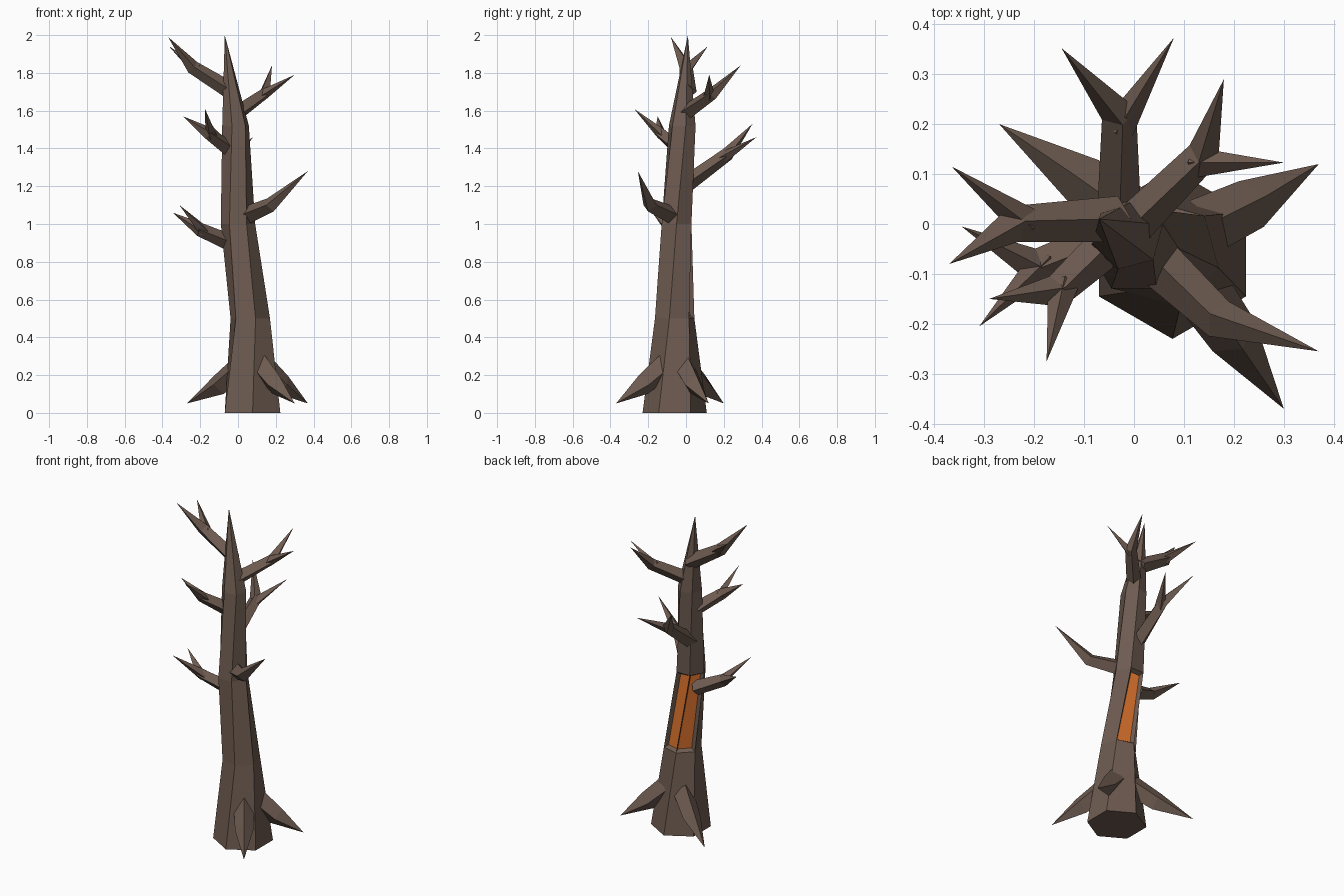
import bpy, bmesh, math
from mathutils import Vector

cube = bpy.data.objects.get("Cube")
if cube:
    bpy.data.objects.remove(cube, do_unlink=True)


def material(name, rgb):
    m = bpy.data.materials.new(name)
    m.use_nodes = True
    m.diffuse_color = (*rgb, 1)
    m.node_tree.nodes["Principled BSDF"].inputs["Base Color"].default_value = (*rgb, 1)
    return m


BARK = material("brown bark", (0.155, 0.105, 0.081))
GLOW = material("orange heartwood", (0.80, 0.19, 0.03))


def finish(bm, name):
    bmesh.ops.recalc_face_normals(bm, faces=bm.faces)
    mesh = bpy.data.meshes.new(name)
    bm.to_mesh(mesh)
    bm.free()
    mesh.materials.append(BARK)
    mesh.materials.append(GLOW)
    obj = bpy.data.objects.new(name, mesh)
    bpy.context.collection.objects.link(obj)


def skin(bm, rings, tip):
    """Bridge successive rings, cap the start and close at a point."""
    n = len(rings[0])
    bands = []
    bm.faces.new(rings[0])
    for a, b in zip(rings, rings[1:]):
        bands.append([bm.faces.new((a[i], a[(i + 1) % n], b[(i + 1) % n], b[i]))
                      for i in range(n)])
    end = bm.verts.new(tip)
    for i in range(n):
        bm.faces.new((rings[-1][i], rings[-1][(i + 1) % n], end))
    return bands


def spike(bm, path, radii, tall=1.0):
    """Four-sided tapering limb with a ridge on top, ending in a point."""
    pts = [Vector(p) for p in path]
    rings = []
    for i, r in enumerate(radii):
        d = (pts[i + 1] - pts[max(i - 1, 0)]).normalized()
        side = d.cross(Vector((0, 0, 1))).normalized()
        up = side.cross(d)
        rings.append([bm.verts.new(pts[i] + o * r) for o in
                      (side, up * tall, -side, -up * tall)])
    skin(bm, rings, pts[-1])


# Trunk: twisting, leaning hexagonal column
bm = bmesh.new()
rings = []
for j, (x, y, z, r) in enumerate([(0.077, -0.06, 0, 0.17), (0.065, -0.06, 0.5, 0.108),
                                  (0, -0.05, 1.0, 0.091), (-0.013, -0.02, 1.52, 0.073)]):
    angles = [math.radians(30 + 60 * k + 15 * j) for k in range(6)]
    rings.append([bm.verts.new((x + r * math.cos(a), y + r * math.sin(a), z))
                  for a in angles])
bands = skin(bm, rings, (-0.07, 0.01, 2.0))

# Glowing hollows sunk into two rear faces
hollows = bands[1][:2]
bmesh.ops.recalc_face_normals(bm, faces=bm.faces)
bmesh.ops.inset_individual(bm, faces=hollows, thickness=0.02, depth=-0.022)
for f in hollows:
    f.material_index = 1
finish(bm, "trunk")

# Branches: start, fork, then one or two pointed ends
branches = {
    "upper_right_branch": ((-0.03, 0.01, 1.70), (-0.24, 0.0, 1.83), 0.046,
                           [(-0.37, -0.08, 1.99), (-0.365, 0.115, 1.94)]),
    "upper_left_branch": ((0.0, 0.0, 1.59), (0.14, 0.14, 1.69), 0.042,
                          [(0.18, 0.29, 1.84), (0.30, 0.123, 1.79)]),
    "middle_right_branch": ((-0.05, -0.04, 1.40), (-0.155, -0.135, 1.48), 0.042,
                            [(-0.29, -0.15, 1.57), (-0.175, -0.275, 1.61)]),
    "rear_branch": ((-0.03, 0.0, 1.21), (-0.03, 0.22, 1.37), 0.045,
                    [(-0.145, 0.352, 1.53), (0.08, 0.373, 1.46)]),
    "front_left_branch": ((0.03, -0.06, 1.04), (0.17, -0.19, 1.10), 0.05,
                          [(0.37, -0.255, 1.28)]),
    "lower_right_branch": ((-0.04, -0.03, 0.90), (-0.20, -0.085, 0.97), 0.045,
                           [(-0.345, -0.005, 1.06), (-0.31, -0.205, 1.10)]),
}
for name, (start, fork, r, tips) in branches.items():
    bm = bmesh.new()
    spike(bm, [start, fork, tips[0]], [r, r * 0.8])
    for tip in tips[1:]:
        back = Vector(fork).lerp(Vector(start), 0.12)
        spike(bm, [back, tip], [r * 0.72])
    finish(bm, name)

# Roots: flared spurs reaching down to the ground
roots = {
    "front_left_root": ((0.12, -0.11, 0.25), (0.20, -0.225, 0.15), (0.30, -0.37, 0.05)),
    "rear_left_root": ((0.13, -0.01, 0.25), (0.235, 0.04, 0.15), (0.37, 0.12, 0.05)),
    "rear_right_root": ((0.02, 0.0, 0.25), (-0.10, 0.085, 0.15), (-0.27, 0.20, 0.05)),
}
for name, path in roots.items():
    bm = bmesh.new()
    spike(bm, path, [0.06, 0.052], tall=1.1)
    finish(bm, name)
